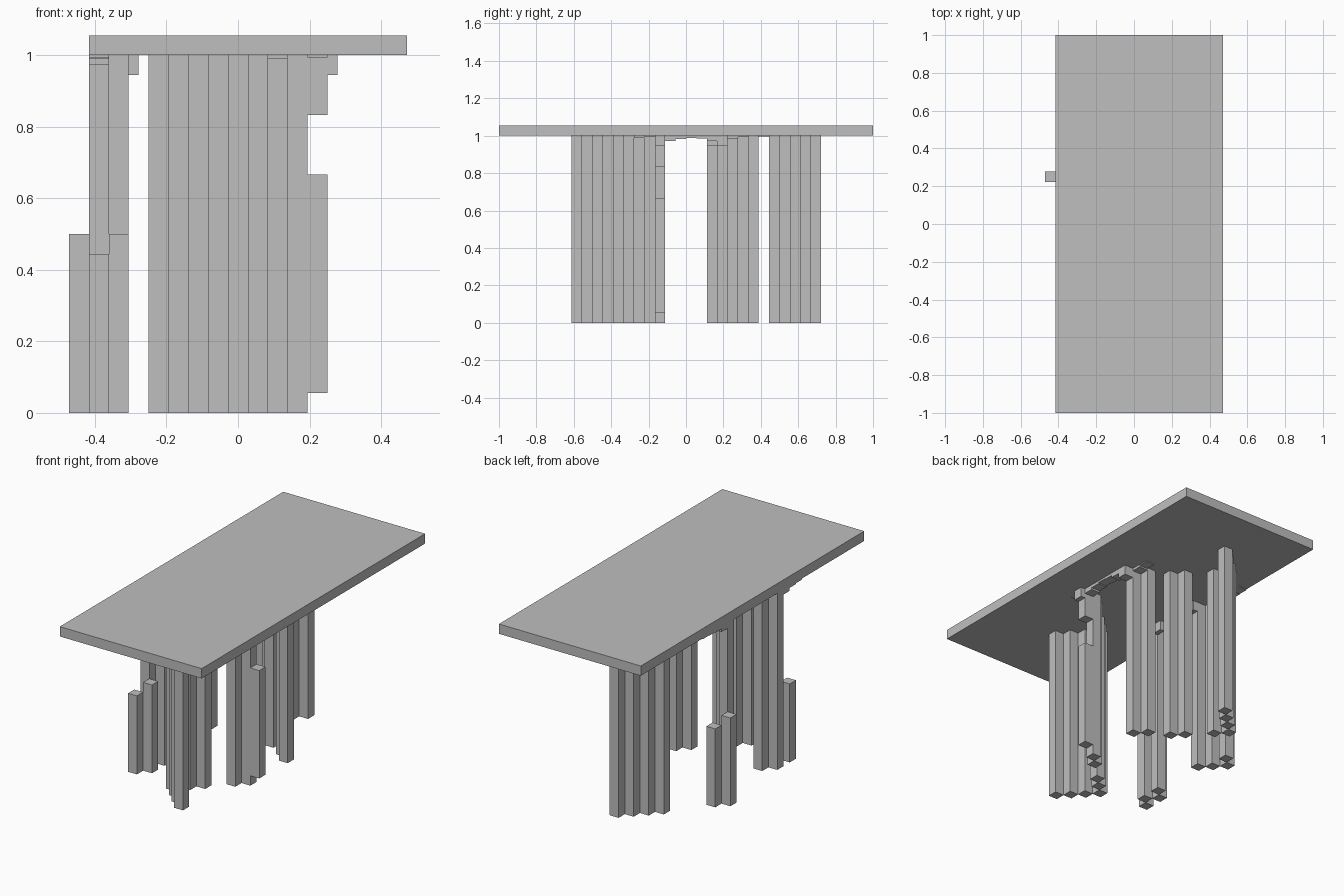
import bpy
import bmesh

old_cube = bpy.data.objects.get("Cube")
if old_cube:
    bpy.data.objects.remove(old_cube, do_unlink=True)

CELL = 1 / 18
LEFT_EDGE = -8.5 * CELL
FRONT_EDGE = -1.0

# One plain grey material
grey = bpy.data.materials.new("plain grey")
grey.use_nodes = True
colour = (0.52, 0.52, 0.52, 1.0)
grey.diffuse_color = colour
grey.node_tree.nodes["Principled BSDF"].inputs["Base Color"].default_value = colour


def add_box(bm, low, high):
    """Add one axis-aligned box between two corners."""
    verts = bmesh.ops.create_cube(bm, size=1.0)["verts"]
    for v in verts:
        v.co = [(a + b) / 2 + c * (b - a) for a, b, c in zip(low, high, v.co)]


def post(column, row, bottom=0.0, top=1.0, width=1.0):
    """Corners of an upright post standing on one grid cell."""
    x = LEFT_EDGE + column * CELL
    y = FRONT_EDGE + row * CELL
    return (x, y, bottom), (x + CELL * width, y + CELL, top)


def diagonal(column, row, step, count, **heights):
    """Posts marching one row back at a time, stepping sideways."""
    return [post(column + step * k, row + k, **heights) for k in range(count)]


def make_part(name, boxes):
    mesh = bpy.data.meshes.new(name)
    bm = bmesh.new()
    for low, high in boxes:
        add_box(bm, low, high)
    bm.to_mesh(mesh)
    bm.free()
    mesh.materials.append(grey)
    part = bpy.data.objects.new(name, mesh)
    bpy.context.collection.objects.link(part)
    return part


# Flat slab on top
make_part("table_top", [((LEFT_EDGE + CELL, FRONT_EDGE, 1.0),
                         (-LEFT_EDGE, -FRONT_EDGE, 1.0 + CELL))])

# Front legs
make_part("front_leg", diagonal(9, 7, -1, 4) + diagonal(7, 11, 1, 2))
make_part("front_left_leg", diagonal(10, 14, 1, 2) + [
    post(12, 15, bottom=CELL, top=12 * CELL),
    post(12, 15, bottom=15 * CELL),
    post(13, 15, bottom=17 * CELL, width=0.5)])
make_part("front_right_leg", diagonal(1, 13, 1, 2) + [
    post(3, 15, bottom=17 * CELL, width=0.5)])
make_part("front_right_stub", [post(1, 11, top=8 * CELL), post(2, 12, top=9 * CELL)])

# Back legs
make_part("back_right_leg", diagonal(2, 20, -1, 2) + [
    post(3, 20, bottom=17 * CELL, width=0.5)])
make_part("back_right_stub", [post(0, 22, top=9 * CELL), post(1, 23, top=8 * CELL)])
make_part("back_left_leg", diagonal(11, 21, -1, 2) + [post(12, 21, bottom=17 * CELL)])
make_part("back_middle_leg", diagonal(8, 23, -1, 2))
make_part("back_leg", diagonal(4, 27, 1, 4) + [post(5, 26)])

# Thin steps under the slab, as (column, first row, drops per row)
under_steps = [(12, 14, (0.006,)), (10, 13, (0.011,)),
               (12, 16, (0.028, 0.017, 0.011, 0.015, 0.028)),
               (11, 22, (0.015, 0.006)),
               (1, 10, (0.006, 0.011, 0.028)),
               (1, 22, (0.028, 0.011, 0.007, 0.005))]
make_part("underside_steps", [post(column, row + k, bottom=1.0 - drop)
                              for column, row, drops in under_steps
                              for k, drop in enumerate(drops)])
